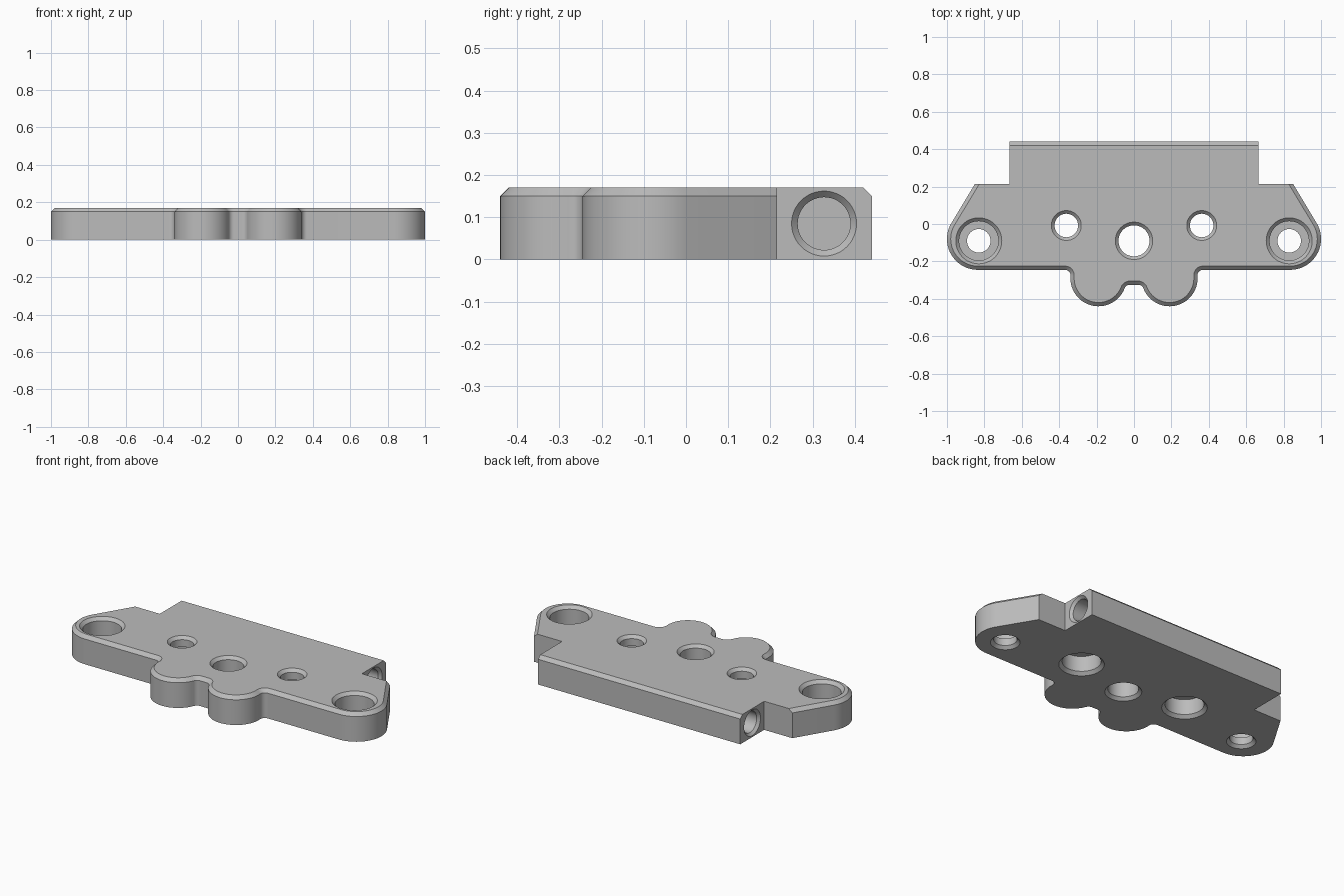
import bpy, bmesh
from math import sin, cos, atan2, acos, hypot, sqrt, pi, radians
from mathutils import Matrix, Vector

cube = bpy.data.objects.get("Cube")
if cube:
    bpy.data.objects.remove(cube)

THICK = 0.17
CHAMFER = 0.02

grey = bpy.data.materials.new("satin grey")
grey.use_nodes = True
COLOUR = (0.5, 0.5, 0.5, 1)
grey.diffuse_color = COLOUR
grey.node_tree.nodes["Principled BSDF"].inputs["Base Color"].default_value = COLOUR


def arc(x, y, r, start, end, steps):
    angles = [start + (end - start) * i / steps for i in range(steps + 1)]
    return [(x + r * cos(a), y + r * sin(a)) for a in angles]


def make_object(name, bm):
    mesh = bpy.data.meshes.new(name)
    bmesh.ops.recalc_face_normals(bm, faces=bm.faces)
    bm.to_mesh(mesh)
    bm.free()
    mesh.materials.append(grey)
    obj = bpy.data.objects.new(name, mesh)
    bpy.context.collection.objects.link(obj)
    return obj


def half_outline():
    """Right half of the outline, from the front notch round to the back edge."""
    lobe_x, lobe_y, lobe_r = 0.19, -0.29, 0.15
    ear_x, ear_y, ear_r = 0.835, -0.08, 0.165
    notch_y, fillet = -0.325, 0.03
    front_y = ear_y - ear_r
    corner = (0.85, 0.215)
    reach = lobe_r + fillet
    # Fillets tangent to the lobe on both sides
    drop = lobe_y - (notch_y - fillet)
    a = atan2(drop, sqrt(reach ** 2 - drop ** 2))
    pts = arc(lobe_x - reach * cos(a), notch_y - fillet, fillet, pi / 2, a, 8)
    rise = front_y - fillet - lobe_y
    b = atan2(rise, sqrt(reach ** 2 - rise ** 2))
    pts += arc(lobe_x, lobe_y, lobe_r, pi + a, 2 * pi + b, 28)[1:]
    pts += arc(lobe_x + reach * cos(b), front_y - fillet, fillet, pi + b, pi / 2, 8)[1:]
    # Ear arc ends where the slanted side touches it
    dx, dy = corner[0] - ear_x, corner[1] - ear_y
    touch = atan2(dy, dx) - acos(ear_r / hypot(dx, dy))
    pts += arc(ear_x, ear_y, ear_r, -pi / 2, touch, 24)
    return pts + [corner, (0.665, 0.215), (0.665, 0.44)]


# Plate: extruded outline with the front, ear and back top edges chamfered
right = half_outline()
outline = right + [(-x, y) for x, y in reversed(right)]
bm = bmesh.new()
base = bm.faces.new([bm.verts.new((x, y, 0)) for x, y in outline])
top = bmesh.ops.extrude_face_region(bm, geom=[base])["geom"]
bmesh.ops.translate(bm, vec=(0, 0, THICK),
                    verts=[g for g in top if isinstance(g, bmesh.types.BMVert)])
bmesh.ops.recalc_face_normals(bm, faces=bm.faces)


def chamfered(edge):
    p, q = (v.co for v in edge.verts)
    if min(p.z, q.z) < THICK - 0.001:
        return False
    if min(p.y, q.y) > 0.4:
        return True
    return min(p.y, q.y) < 0.2


bmesh.ops.bevel(bm, geom=[e for e in bm.edges if chamfered(e)
                          and not (abs(e.verts[0].co.x - e.verts[1].co.x) < 1e-5
                                   and max(v.co.y for v in e.verts) > 0.4)],
                offset=CHAMFER, offset_type='OFFSET', segments=1,
                affect='EDGES', clamp_overlap=False)
plate = make_object("mounting_plate", bm)

# Hole cutter: closed lathe forms from (radius, height) profiles
holes = bmesh.new()


def add_hole(profile, matrix, sides=48):
    rings = []
    for r, z in profile:
        rings.append([holes.verts.new(matrix @ Vector((x, y, z)))
                      for x, y in arc(0, 0, r, 0, 2 * pi, sides)[:-1]])
    for low, high in zip(rings, rings[1:]):
        for i in range(sides):
            j = (i + 1) % sides
            holes.faces.new((low[i], low[j], high[j], high[i]))
    holes.faces.new(rings[0][::-1])
    holes.faces.new(rings[-1])


def stepped(bore, bore_rim, hole, hole_rim, ledge):
    """Through hole with a counterbore opening upwards and chamfered rims."""
    e = 0.01
    return [(hole_rim, -e), (hole_rim, 0), (hole, hole_rim - hole), (hole, ledge),
            (bore, ledge), (bore, THICK - bore_rim + bore),
            (bore_rim, THICK), (bore_rim, THICK + e)]


screw = stepped(0.105, 0.123, 0.063, 0.08, 0.06)
flipped = [(r, THICK - z) for r, z in reversed(screw)]
centre = [(0.1, -0.01), (0.1, 0), (0.083, 0.017), (0.083, THICK - 0.017),
          (0.1, THICK), (0.1, THICK + 0.01)]
side_hole = [(0.0625, -0.3), (0.0625, -0.015), (0.077, 0), (0.077, 0.01)]

add_hole(centre, Matrix.Translation((0, -0.09, 0)))
for s in (-1, 1):
    add_hole(screw, Matrix.Translation((0.83 * s, -0.09, 0)))
    add_hole(flipped, Matrix.Translation((0.362 * s, -0.008, 0)))
    add_hole(side_hole, Matrix.Translation((0.665 * s, 0.327, 0.085))
             @ Matrix.Rotation(s * pi / 2, 4, 'Y'))
cutter = make_object("hole_cutter", holes)
cutter.hide_render = True

# Cut the holes, then drop the cutter
cut = plate.modifiers.new("holes", 'BOOLEAN')
cut.operation = 'DIFFERENCE'
cut.solver = 'EXACT'
cut.object = cutter
bpy.ops.object.select_all(action='DESELECT')
plate.select_set(True)
bpy.context.view_layer.objects.active = plate
bpy.ops.object.modifier_apply(modifier=cut.name)
bpy.data.objects.remove(cutter)
bpy.ops.object.shade_smooth_by_angle(angle=radians(25))
